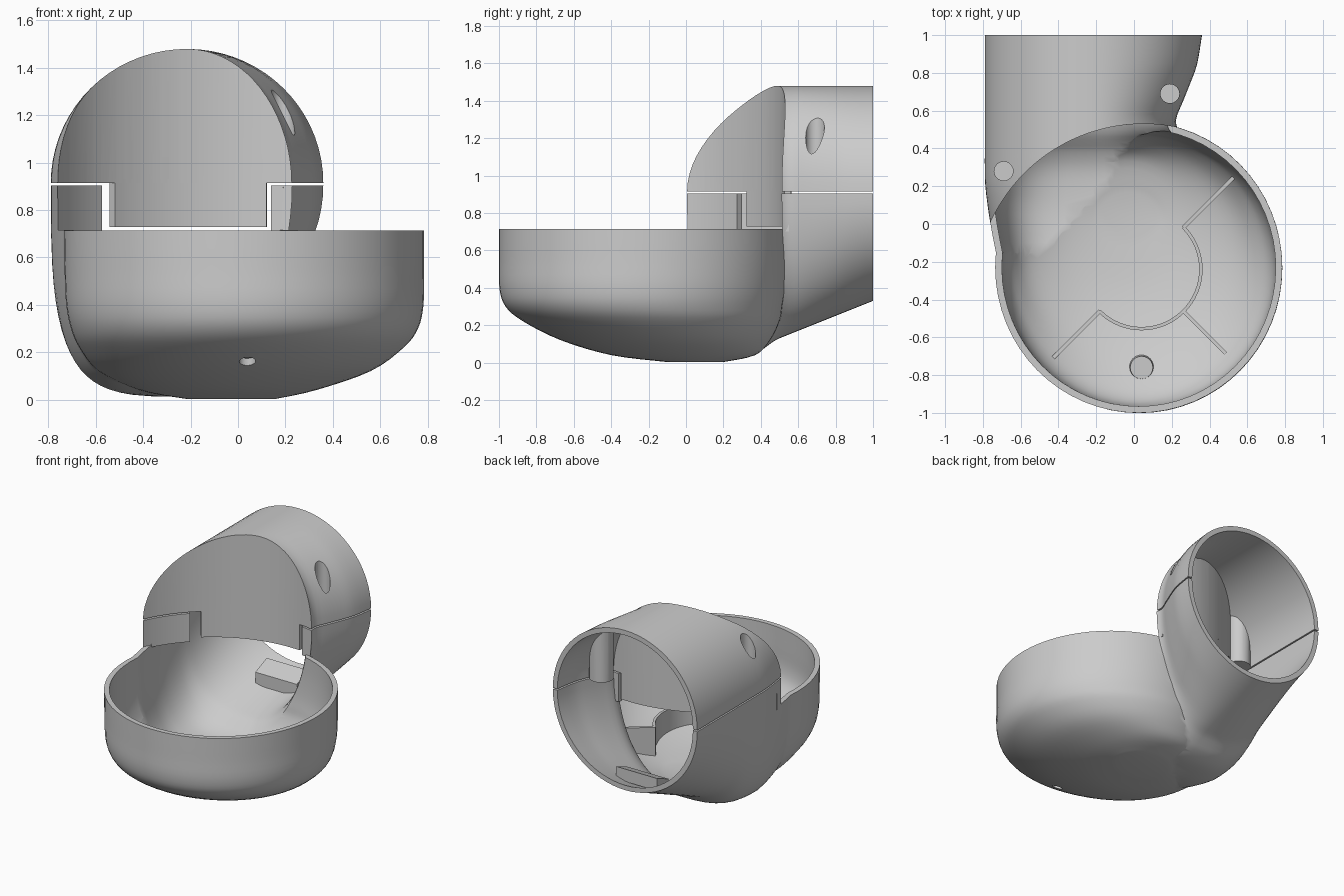
import bpy, bmesh
from math import sin, cos, pi, radians, sqrt
from mathutils import Vector

if "Cube" in bpy.data.objects:
    bpy.data.objects.remove(bpy.data.objects["Cube"])

T = 0.035                      # shell thickness
CX, CY, CR = 0.05, -0.36, 0.89  # vertical cylinder that shapes the hood front


def finish(name, bm):
    bmesh.ops.recalc_face_normals(bm, faces=bm.faces)
    me = bpy.data.meshes.new(name)
    bm.to_mesh(me)
    bm.free()
    ob = bpy.data.objects.new(name, me)
    bpy.context.collection.objects.link(ob)
    return ob


def loft(name, rings):
    bm = bmesh.new()
    vs = [[bm.verts.new(p) for p in r] for r in rings]
    n = len(vs[0])
    for a, b in zip(vs, vs[1:]):
        for i in range(n):
            j = (i + 1) % n
            bm.faces.new((a[i], a[j], b[j], b[i]))
    bm.faces.new(vs[0])
    bm.faces.new(vs[-1])
    return finish(name, bm)


def dense(rows, n=4):
    """Smooth in-between rows (Catmull-Rom)."""
    out = []
    for k in range(len(rows) - 1):
        p = [Vector(rows[min(max(k + d, 0), len(rows) - 1)]) for d in (-1, 0, 1, 2)]
        for i in range(n):
            t = i / n
            out.append(0.5 * (2 * p[1] + (p[2] - p[0]) * t
                       + (2 * p[0] - 5 * p[1] + 4 * p[2] - p[3]) * t * t
                       + (3 * p[1] - p[0] - 3 * p[2] + p[3]) * t ** 3))
    out.append(Vector(rows[-1]))
    return [tuple(r) for r in out]


def cyl(name, x, y, r, z0, z1, n=32, r2=None):
    return loft(name, [[(x + q * cos(2 * pi * i / n), y + q * sin(2 * pi * i / n), z)
                        for i in range(n)] for z, q in ((z0, r), (z1, r2 or r))])


def boolean(ob, cutter, op='DIFFERENCE'):
    m = ob.modifiers.new(op, 'BOOLEAN')
    m.operation, m.object, m.solver = op, cutter, 'EXACT'
    bpy.context.view_layer.objects.active = ob
    bpy.ops.object.modifier_apply(modifier=m.name)
    bpy.data.objects.remove(cutter)


def bowl(name, t):
    """Bowl rings: z, left, right, front, back."""
    rows = [(0.003, -.22, .16, -.1, .2), (.04, -.42, .33, -.4, .37), (.12, -.59, .56, -.67, .45),
            (.22, -.67, .7, -.87, .5), (.3, -.705, .76, -.965, .515), (.4, -.725, .783, -.998, .53),
            (.55, -.732, .785, -1, .54), (.714, -.735, .785, -1, .54)]
    rings = []
    for z, l, r, f, b in dense(rows):
        rings.append([((l + r) / 2 + ((r - l) / 2 - t) * cos(a), (f + b) / 2 + ((b - f) / 2 - t) * sin(a), z + t)
                      for a in (2 * pi * i / 64 for i in range(64))])
    return loft(name, rings)


# Tube stations: y, left, right, bottom z
TUBE = [(-.25, -.71, .5, .1), (-.1, -.742, .54, .05), (.05, -.768, .55, .02), (.2, -.787, .53, .012),
        (.3, -.79, .49, .02), (.38, -.79, .42, .05), (.43, -.79, .34, .085), (.48, -.79, .25, .12),
        (.55, -.79, .222, .15), (.65, -.79, .26, .19), (.75, -.79, .3, .23), (.85, -.79, .335, .27),
        (1, -.79, .36, .33)]


def tube(name, up, t):
    """Half tube; t > 0 gives the hollow, which runs past the open end."""
    rows = dense(TUBE, 3)
    if up:
        rows = [(y, l, r if y > .52 else min(r, .23), b) for y, l, r, b in rows]
    if t:
        rows = rows[1:] + [(1.05,) + tuple(rows[-1][1:])]
    base, c = (.914 if up else .904), -.215
    rings = []
    for y, l, r, b in rows:
        h = (1.48 - base if up else b - base)
        h -= t if up else -t
        # the lower left flank gets fuller towards the bowl
        full = 2 if up else 2 + 2 * min(1, max(0, (1 - y) / .9)) ** 1.5
        ring = []
        for i in range(37):
            a = pi * i / 36
            e = 2 / full if cos(a) < 0 else 1
            w = (r - c) - t if cos(a) > 0 else (c - l - t)
            ring.append((c + w * abs(cos(a)) ** e * (1 if cos(a) > 0 else -1), y, base + h * abs(sin(a)) ** e))
        if t:
            e = base + (-.05 if up else .05)
            ring += [(ring[-1][0], y, e), (ring[0][0], y, e)]
        rings.append(ring)
    return loft(name, rings)


def arc_wall(name, cx, cy, r, th, a0, a1, z0, z1, n=20):
    rings = []
    for i in range(n + 1):
        a = a0 + (a1 - a0) * i / n
        rings.append([(cx + q * cos(a), cy + q * sin(a), z)
                      for q, z in ((r, z0), (r + th, z0), (r + th, z1), (r, z1))])
    return loft(name, rings)


def front_wall(name, x0, x1, z0, z1):
    """Piece of the curved hood front between two x positions."""
    ang = [Vector((x - CX, sqrt(CR ** 2 - (x - CX) ** 2))) for x in (x0, x1)]
    a0, a1 = [pi / 2 - Vector((0, 1)).angle(v) * (1 if v.x > 0 else -1) for v in ang]
    return arc_wall(name, CX, CY, CR, T, a0, a1, z0, z1)


# Lower body: bowl flowing into the lower half of the tube
body = bowl("lower_body", 0)
boolean(body, tube("tube_outer", False, 0), 'UNION')
boolean(body, bowl("bowl_hollow", T))
boolean(body, tube("tube_hollow", False, T))
boolean(body, cyl("rim_cut", CX, CY, CR, .715, 2, 128))
boolean(body, cyl("drain_dent", .04, -.76, .035, 0, .19, 16))

# Hood: upper half of the tube, closed by a curved front wall
SCREWS = [(-.69, .28), (.19, .69)]
hood = tube("hood", True, 0)
hollow = tube("hood_hollow", True, T)
boolean(hollow, cyl("wall_keep", CX, CY, CR + T, .5, 2, 128))
for x, y in SCREWS:
    boolean(hollow, cyl("boss_keep", x, y, .08, .5, 2))
boolean(hood, hollow)
boolean(hood, cyl("front_cut", CX, CY, CR, .5, 2, 128))
for x, y in SCREWS:
    boolean(hood, cyl("screw_cut", x, y, .05, .99, 2))

# Hanging skirt of the hood and the two tabs beside it
parts = [body, hood,
         front_wall("hood_skirt", -.52, .12, .728, .93),
         front_wall("left_tab", -.74, -.575, .7, .904),
         front_wall("right_tab", .14, .205, .7, .904)]

# Ribs and curved wall inside the bowl, trimmed to the bowl shape
BX, BY = .04, -.24
inner = [arc_wall("inner_arc_wall", BX, BY, .305, .018, radians(-135), radians(45), .02, .27, 32),
         cyl("bowl_boss", .04, -.76, .075, .1, .25, 24, .06)]
for k, (deg, end) in enumerate(((45, .69), (-45, .63), (-135, .66))):
    d = Vector((cos(radians(deg)), sin(radians(deg)), 0))
    s = Vector((-d.y, d.x, 0)) * .01
    o = Vector((BX, BY, 0))
    prof = [(.31, .02), (end, .02), (end, .29), (.31, .27)]
    inner.append(loft(f"bowl_rib_{k + 1}", [[o + d * r + Vector((0, 0, z)) + s * e for r, z in prof]
                                            for e in (-1, 1)]))
for ob in inner:
    boolean(ob, bowl("bowl_trim", .02), 'INTERSECT')
parts += inner

# Small ledge on the tube floor
parts.append(loft("tube_ledge", [[(x, y, z + (y - .8) * .4) for x, z in
                                  ((-.38, .29), (-.05, .29), (-.05, .38), (-.38, .38))] for y in (.74, .87)]))

for ob in parts:
    bpy.ops.object.select_all(action='DESELECT')
    ob.select_set(True)
    bpy.context.view_layer.objects.active = ob
    bpy.ops.object.shade_smooth_by_angle(angle=radians(35))
